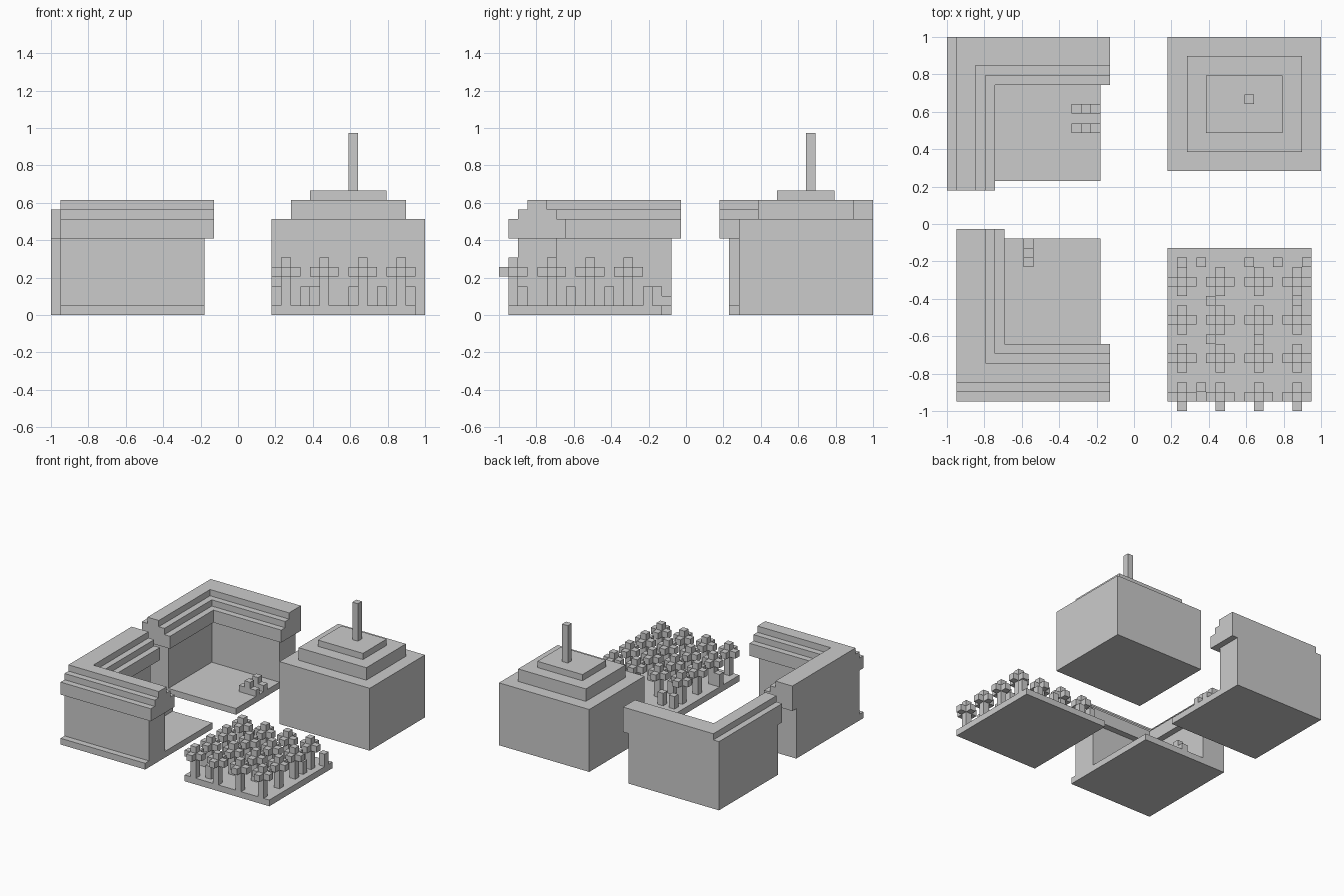
import bpy, bmesh

if "Cube" in bpy.data.objects:
    bpy.data.objects.remove(bpy.data.objects["Cube"])

V = 2 / 39  # one grid block; the model spans 39 x 39 blocks


def add_prism(bm, outline, z0, z1):
    """Extrude a flat outline (in block units) from z0 to z1."""
    verts = [bm.verts.new((-1 + x * V, -1 + y * V, z0 * V)) for x, y in outline]
    face = bm.faces.new(verts)
    ext = bmesh.ops.extrude_face_region(bm, geom=[face])
    top = [g for g in ext["geom"] if isinstance(g, bmesh.types.BMVert)]
    bmesh.ops.translate(bm, verts=top, vec=(0, 0, (z1 - z0) * V))


def rect(x0, y0, x1, y1):
    return [(x0, y0), (x1, y0), (x1, y1), (x0, y1)]


def ell(outer, inner, end):
    """L-shaped outline: outer corner, inner corner, and the ends of both arms."""
    (ox, oy), (ix, iy), (ex, ey) = outer, inner, end
    return [(ox, oy), (ex, oy), (ex, iy), (ix, iy), (ix, ey), (ox, ey)]


def make(name, parts):
    bm = bmesh.new()
    for outline, z0, z1 in parts:
        add_prism(bm, outline, z0, z1)
    bmesh.ops.recalc_face_normals(bm, faces=bm.faces[:])
    mesh = bpy.data.meshes.new(name)
    bm.to_mesh(mesh)
    bm.free()
    obj = bpy.data.objects.new(name, mesh)
    bpy.context.collection.objects.link(obj)
    return obj


# Stepped block with mast
make("tower_body", [(rect(23, 25, 39, 39), 0, 10)])
make("tower_middle_tier", [(rect(25, 27, 37, 37), 10, 12)])
make("tower_top_tier", [(rect(27, 29, 35, 35), 12, 13)])
make("tower_mast", [(rect(31, 32, 32, 33), 13, 19)])

# Back left corner building
make("back_floor", [(rect(0, 24, 16, 39), 0, 1)])
make("back_wall", [(ell((0, 39), (4, 35), (16, 24)), 1, 8)])
make("back_cornice", [
    (ell((0, 39), (5, 34), (17, 23)), 8, 10),
    (ell((0, 39), (4, 35), (17, 23)), 10, 11),
    (ell((1, 39), (3, 36), (17, 23)), 11, 12),
])

# Front left corner building
make("front_floor", [(rect(1, 1, 16, 18), 0, 1)])
make("front_wall", [(ell((1, 2), (5, 6), (16, 18)), 1, 8)])
make("front_cornice", [
    (ell((1, 1), (6, 7), (17, 19)), 8, 10),
    (ell((1, 2), (5, 6), (17, 19)), 10, 11),
    (ell((1, 3), (4, 5), (17, 19)), 11, 12),
])

# Small stepped blocks on the floors
for n, y in enumerate((29, 31)):
    make(f"back_steps_{n + 1}", [(rect(13, y, 16, y + 1), 1, 2),
                                 (rect(14, y, 15, y + 1), 2, 3)])
make("front_steps", [(rect(8, 15, 9, 18), 1, 2), (rect(8, 16, 9, 17), 2, 3)])

# Garden plate
make("garden_plate", [(rect(23, 1, 38, 17), 0, 1)])

# Trees: trunk, plus-shaped crown, top block
for x in (24, 28, 32, 36):
    for y in (1, 5, 9, 13):
        plus = [(x, y - 1), (x + 1, y - 1), (x + 1, y), (x + 2, y),
                (x + 2, y + 1), (x + 1, y + 1), (x + 1, y + 2), (x, y + 2),
                (x, y + 1), (x - 1, y + 1), (x - 1, y), (x, y)]
        make("tree", [(rect(x, y, x + 1, y + 1), 1, 4), (plus, 4, 5),
                      (rect(x, y, x + 1, y + 1), 5, 6)])

# Short shrubs between the trees
for x, y in ((24, 15), (26, 15), (31, 15), (34, 15), (37, 15), (27, 11),
             (36, 11), (27, 7), (32, 7), (26, 2), (23, 5)):
    make("shrub", [(rect(x, y, x + 1, y + 1), 1, 3)])
